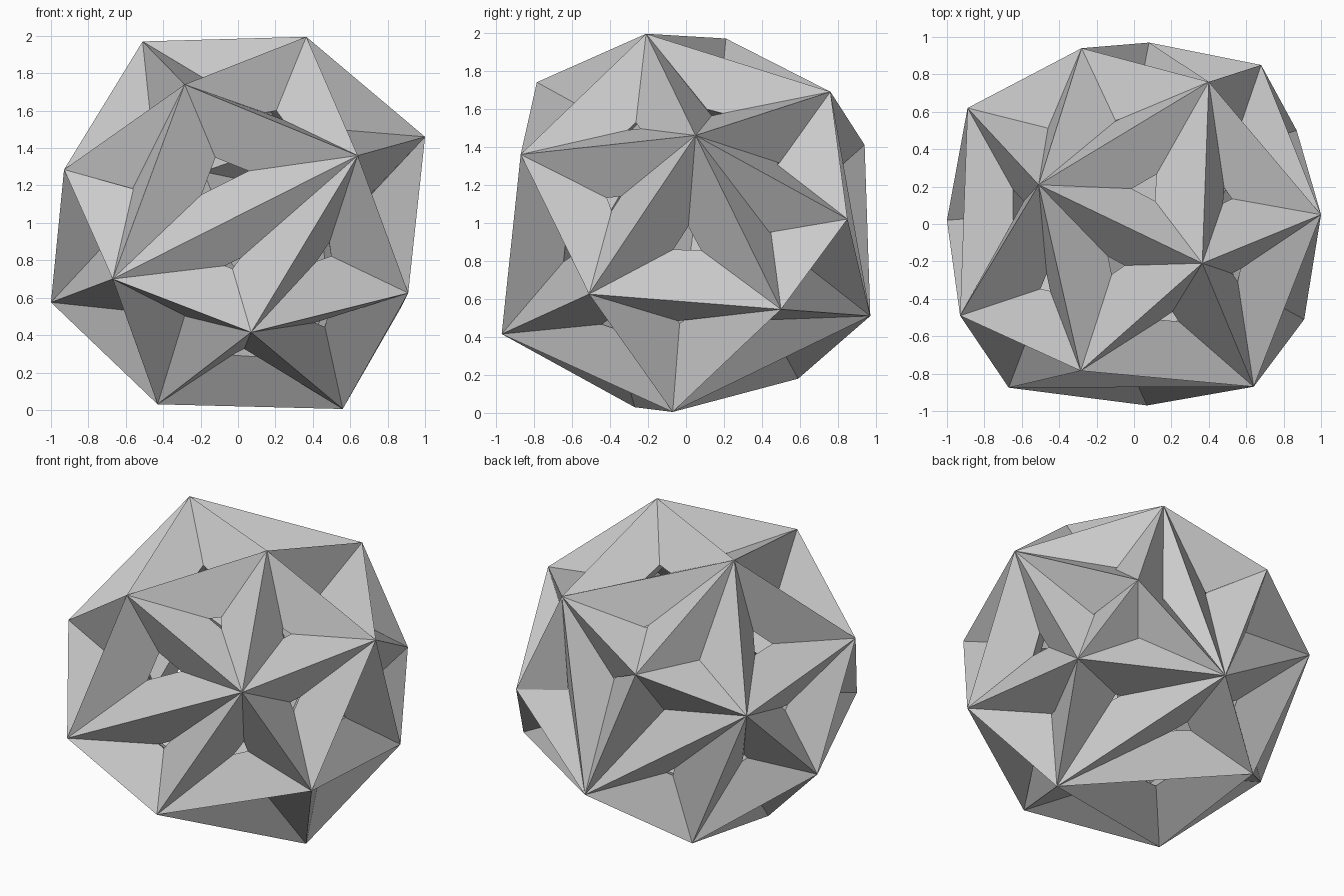
import bpy, bmesh

if "Cube" in bpy.data.objects:
    bpy.data.objects.remove(bpy.data.objects["Cube"])

# Corner points of the lattice ball
P = dict(
    A=(-.51, .21, 1.97), B=(.365, -.21, 1.995), C=(-.285, -.785, 1.74), D=(1.0, .05, 1.46),
    E=(.64, -.87, 1.36), F=(-.93, -.49, 1.285), G=(-.67, -.875, .70), H=(-1.0, .02, .575),
    I=(.07, -.97, .415), J=(.91, -.51, .625), K=(-.43, -.27, .03), L=(.56, -.07, .005),
    M=(.40, .76, 1.69), N=(-.28, .94, 1.41), O=(-.89, .62, 1.17), P=(.68, .85, 1.02),
    Q=(.08, .97, .51), R=(.87, .50, .545), S=(-.46, .59, .18))

# Triangular openings between the corners
openings = ("ABC ACF AFO AON ANM AMB BCE BED BDM CEG CGF DEJ DJR DRP DPM EGI EIJ "
            "FGH FHO GHK GKI HKS HSO IJL IKL JLR KLS LSQ LQR MNQ MPQ NOQ OQS PQR").split()

bm = bmesh.new()
v = {k: bm.verts.new(co) for k, co in P.items()}
for tri in openings:
    bm.faces.new([v[k] for k in tri])
bmesh.ops.recalc_face_normals(bm, faces=bm.faces)
mesh = bpy.data.meshes.new("lattice_ball")
bm.to_mesh(mesh)
bm.free()
ball = bpy.data.objects.new("lattice_ball", mesh)
bpy.context.collection.objects.link(ball)

# Turn every edge into a diamond-section beam lying inside the corner points
w = ball.modifiers.new("beams", 'WIREFRAME')
w.thickness = 0.4
w.offset = -1
w.use_even_offset = True
w.use_replace = True
